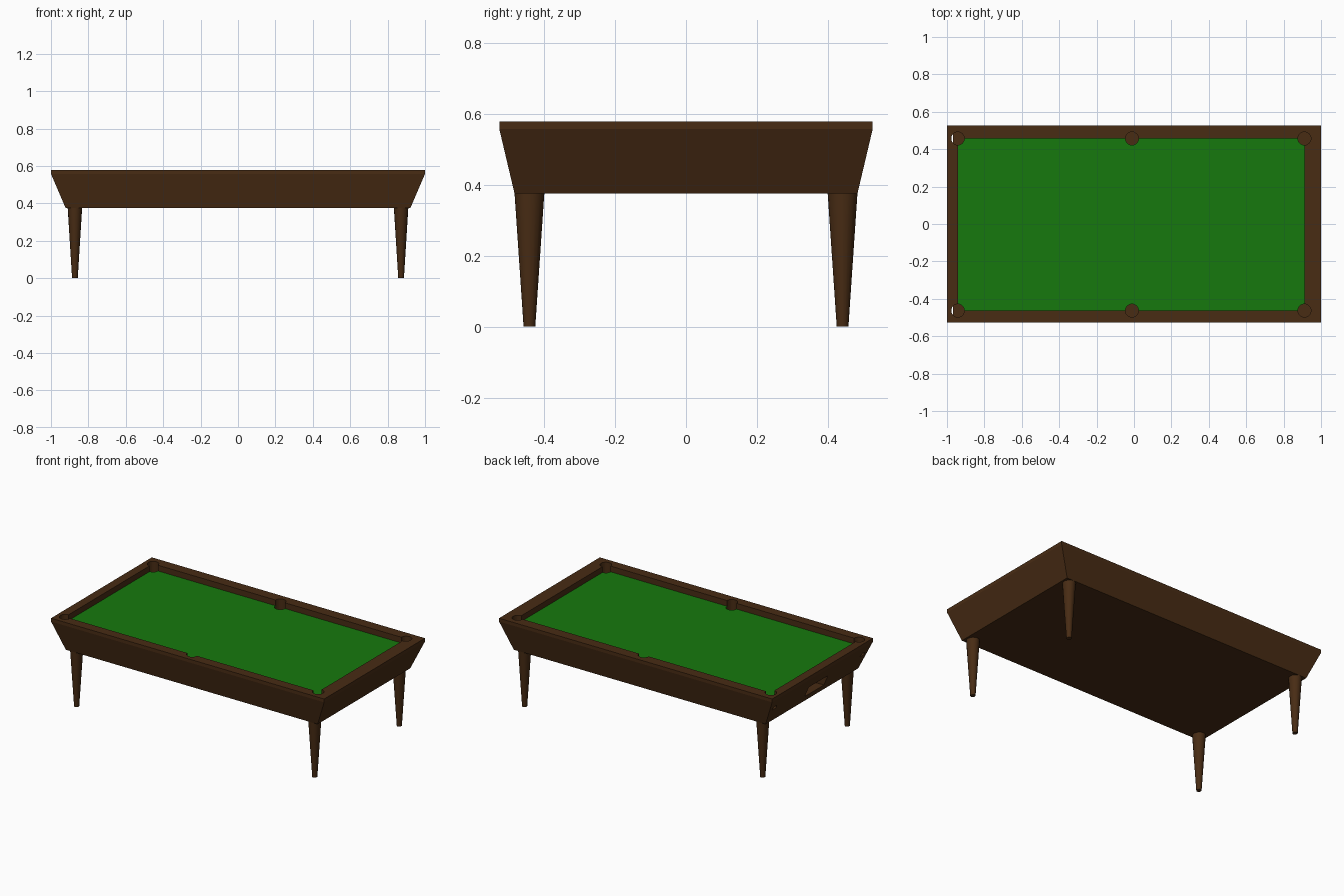
import bpy, bmesh
from mathutils import Matrix

if "Cube" in bpy.data.objects:
    bpy.data.objects.remove(bpy.data.objects["Cube"])


def material(name, color):
    m = bpy.data.materials.new(name)
    m.diffuse_color = (*color, 1)
    m.use_nodes = True
    m.node_tree.nodes["Principled BSDF"].inputs["Base Color"].default_value = m.diffuse_color
    return m


WOOD = material("dark_wood", (0.065, 0.025, 0.007))
CLOTH = material("green_cloth", (0.008, 0.19, 0.004))


def finish(name, bm, mat=None):
    bmesh.ops.recalc_face_normals(bm, faces=bm.faces)
    me = bpy.data.meshes.new(name)
    bm.to_mesh(me)
    bm.free()
    ob = bpy.data.objects.new(name, me)
    bpy.context.collection.objects.link(ob)
    if mat:
        me.materials.append(mat)
    return ob


def loft(name, rings, mat):
    """Stack of rectangles (x0, x1, y0, y1, z) joined into a closed solid."""
    bm = bmesh.new()
    loops = [[bm.verts.new(p) for p in
              ((x0, y0, z), (x1, y0, z), (x1, y1, z), (x0, y1, z))]
             for x0, x1, y0, y1, z in rings]
    bm.faces.new(loops[0])
    bm.faces.new(loops[-1])
    for a, b in zip(loops, loops[1:]):
        for i in range(4):
            j = (i + 1) % 4
            bm.faces.new((a[i], a[j], b[j], b[i]))
    return finish(name, bm, mat)


def cone(bm, x, y, z0, z1, r0, r1, sides, sx=1.0):
    mat = Matrix.Translation((x, y, (z0 + z1) / 2)) @ Matrix.Diagonal((sx, 1, 1, 1))
    bmesh.ops.create_cone(bm, cap_ends=True, segments=sides, radius1=r0,
                          radius2=r1, depth=z1 - z0, matrix=mat)


def cut(ob, cutter):
    mod = ob.modifiers.new("cut", 'BOOLEAN')
    mod.operation = 'DIFFERENCE'
    mod.solver = 'EXACT'
    mod.object = cutter


BED = (-0.942, 0.911, -0.463, 0.457)   # playing area
BASE, TOP = 0.376, 0.58

# Cabinet: sloping sides, straight lip, rail top and sunken bed
cabinet = loft("cabinet", [
    (-0.922, 0.922, -0.484, 0.484, BASE),
    (-1, 1, -0.527, 0.527, 0.558),
    (-1, 1, -0.527, 0.527, TOP),
    (*BED, TOP),
    (*BED, 0.535)], WOOD)

# Cloth on the bed
cloth = loft("cloth", [(*BED, 0.535), (*BED, 0.542)], CLOTH)

# Six pocket holes
bm = bmesh.new()
for px in (BED[0], -0.011, BED[1]):
    for py in BED[2:]:
        cone(bm, px, py, 0.48, 0.65, 0.035, 0.035, 24)
pockets = finish("pocket_cutter", bm, WOOD)

# Ball return opening in the left end
bm = bmesh.new()
bmesh.ops.create_cube(bm, size=1, matrix=Matrix.Translation((-0.96, 0, 0.452))
                      @ Matrix.Diagonal((0.18, 0.2, 0.07, 1)))
slot = finish("ball_return_cutter", bm, WOOD)

for c in (pockets, slot):
    c.hide_render = True
    c.hide_set(True)
cut(cabinet, pockets)
cut(cabinet, slot)
cut(cloth, pockets)

# Tapered legs
for side, sx in (("left", -1), ("right", 1)):
    for end, sy in (("front", -1), ("back", 1)):
        bm = bmesh.new()
        cone(bm, sx * 0.872, sy * 0.442, 0, BASE, 0.0165, 0.042, 16, 0.92)
        leg = finish(f"{end}_{side}_leg", bm, WOOD)
        bpy.ops.object.select_all(action='DESELECT')
        leg.select_set(True)
        bpy.context.view_layer.objects.active = leg
        bpy.ops.object.shade_smooth_by_angle(angle=0.6)
